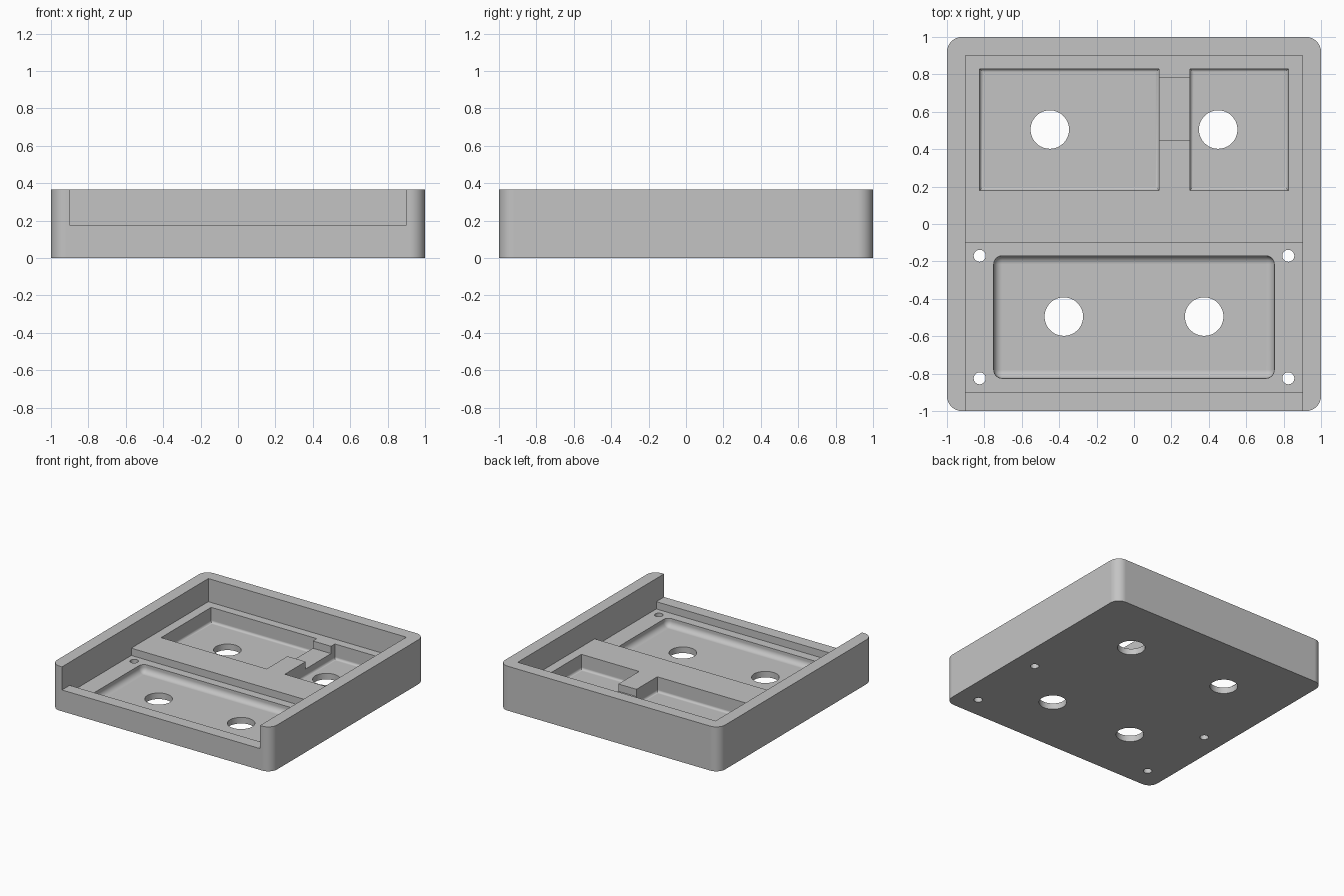
import bpy
import bmesh

if "Cube" in bpy.data.objects:
    bpy.data.objects.remove(bpy.data.objects["Cube"])

HEIGHT = 0.365
LEDGE = 0.175     # rear platform and front lip
TRAY = 0.115      # front recess and link channel
FLOOR = 0.05      # bottom of the pockets
ABOVE = 0.6


def add_object(name, bm):
    bmesh.ops.recalc_face_normals(bm, faces=bm.faces)
    mesh = bpy.data.meshes.new(name)
    bm.to_mesh(mesh)
    bm.free()
    obj = bpy.data.objects.new(name, mesh)
    bpy.context.collection.objects.link(obj)
    return obj


def block(name, x, y, z, upright=0, bottom=0):
    """Box from ranges, with optional rounding of upright and bottom edges."""
    bm = bmesh.new()
    bmesh.ops.create_cube(bm, size=1)
    for v in bm.verts:
        for i, (low, high) in enumerate((x, y, z)):
            v.co[i] = high if v.co[i] > 0 else low

    def is_upright(e):
        return abs(e.verts[0].co.z - e.verts[1].co.z) > 0.01

    def is_bottom(e):
        return all(abs(v.co.z - z[0]) < 0.001 for v in e.verts)

    edges = [e for e in bm.edges
             if (upright and is_upright(e)) or (bottom and is_bottom(e))]
    if edges:
        bmesh.ops.bevel(bm, geom=edges, offset=upright or bottom, segments=8,
                        profile=0.5, affect='EDGES')
    return add_object(name, bm)


def drill(name, x, y, radius):
    bm = bmesh.new()
    bmesh.ops.create_cone(bm, cap_ends=True, segments=48, radius1=radius,
                          radius2=radius, depth=2)
    bmesh.ops.translate(bm, verts=bm.verts, vec=(x, y, 0))
    return add_object(name, bm)


# Outer body
tray = block("enclosure_tray", (-1, 1), (-1, 1), (0, HEIGHT), upright=0.08)

# Open interior, front recess, pockets and the channel between them
cutters = [
    block("cavity_cutter", (-0.9, 0.9), (-1.2, 0.9), (LEDGE, ABOVE)),
    block("recess_cutter", (-0.9, 0.9), (-0.9, -0.1), (TRAY, ABOVE)),
    block("front_pocket_cutter", (-0.75, 0.75), (-0.825, -0.17),
          (FLOOR, ABOVE), upright=0.045, bottom=0.045),
    block("wide_pocket_cutter", (-0.825, 0.135), (0.18, 0.83),
          (FLOOR, ABOVE), bottom=0.02),
    block("narrow_pocket_cutter", (0.3, 0.825), (0.18, 0.83),
          (FLOOR, ABOVE), bottom=0.02),
    block("channel_cutter", (0.1, 0.34), (0.45, 0.78), (TRAY, ABOVE)),
]

# Round openings and screw holes
for x, y in ((-0.45, 0.505), (0.45, 0.505), (-0.375, -0.495), (0.375, -0.495)):
    cutters.append(drill("opening_cutter", x, y, 0.103))
for x in (-0.825, 0.825):
    for y in (-0.825, -0.17):
        cutters.append(drill("screw_hole_cutter", x, y, 0.032))

bpy.ops.object.select_all(action='DESELECT')
tray.select_set(True)
bpy.context.view_layer.objects.active = tray
for cutter in cutters:
    cutter.hide_render = True
    mod = tray.modifiers.new("cut", 'BOOLEAN')
    mod.operation = 'DIFFERENCE'
    mod.solver = 'EXACT'
    mod.object = cutter
    bpy.ops.object.modifier_apply(modifier=mod.name)
    bpy.data.objects.remove(cutter)

# Smooth fillets with flat faces kept flat
bpy.ops.object.shade_smooth_by_angle(angle=0.5)
weighted = tray.modifiers.new("weighted_normals", 'WEIGHTED_NORMAL')
weighted.keep_sharp = True

# Plain grey finish
grey = bpy.data.materials.new("plain_grey")
grey.use_nodes = True
colour = (0.55, 0.55, 0.55, 1)
grey.diffuse_color = colour
grey.node_tree.nodes["Principled BSDF"].inputs["Base Color"].default_value = colour
tray.data.materials.clear()
tray.data.materials.append(grey)
